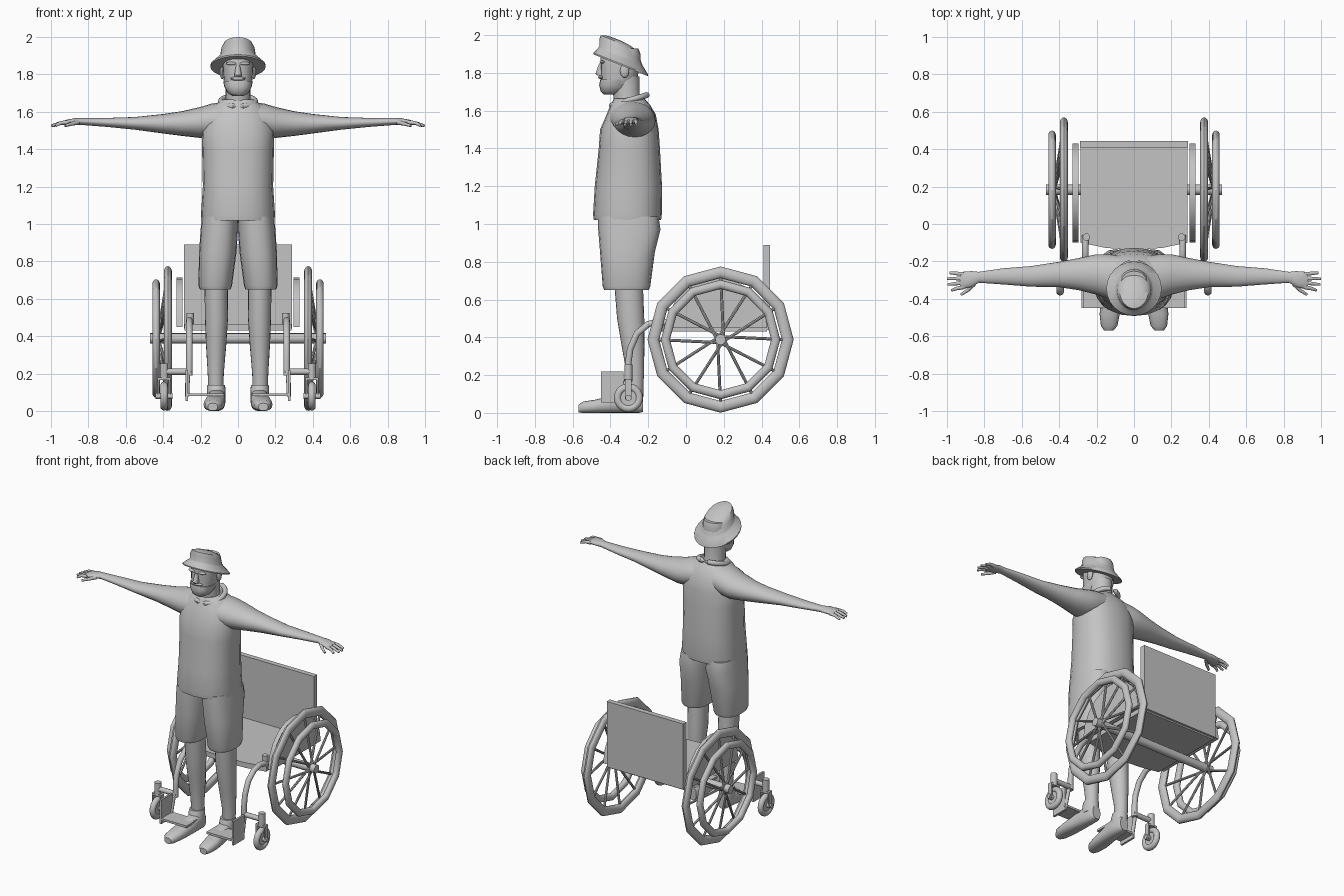
import bpy
import bmesh
import math
from mathutils import Vector

cube = bpy.data.objects.get("Cube")
if cube:
    bpy.data.objects.remove(cube, do_unlink=True)

grey = bpy.data.materials.new("plain_grey")
grey.use_nodes = True
grey.diffuse_color = (0.55, 0.55, 0.55, 1)
grey.node_tree.nodes["Principled BSDF"].inputs["Base Color"].default_value = grey.diffuse_color


def finish(name, bm, mirror=False, angle=40):
    """Turn a bmesh into a shaded object, optionally mirrored across x."""
    bmesh.ops.recalc_face_normals(bm, faces=bm.faces)
    mesh = bpy.data.meshes.new(name)
    bm.to_mesh(mesh)
    bm.free()
    mesh.materials.append(grey)
    mesh.shade_smooth()
    mesh.set_sharp_from_angle(angle=math.radians(angle))
    obj = bpy.data.objects.new(name, mesh)
    bpy.context.collection.objects.link(obj)
    if mirror:
        obj.modifiers.new("Mirror", "MIRROR").use_mirror_merge = False
    return obj


def skin(bm, rings, closed=False):
    """Bridge rings of points with quads, capping the ends unless closed."""
    rings = [[bm.verts.new(co) for co in ring] for ring in rings]
    pairs = list(zip(rings, rings[1:]))
    if closed:
        pairs.append((rings[-1], rings[0]))
    else:
        bm.faces.new(rings[0])
        bm.faces.new(rings[-1])
    for a, b in pairs:
        for i in range(len(a)):
            j = (i + 1) % len(a)
            bm.faces.new((a[i], a[j], b[j], b[i]))


def loft(name, axis, sections, mirror=False, power=2.0, tilt=0.0, sides=20):
    """Sections are (position, centre u, centre v, radius u, radius v)."""
    u_axis, v_axis = [k for k in range(3) if k != axis]
    rings = []
    for pos, cu, cv, ru, rv in sections:
        ring = []
        for i in range(sides):
            a = math.tau * i / sides
            c, s = math.cos(a), math.sin(a)
            du = ru * math.copysign(abs(c) ** (2 / power), c)
            dv = rv * math.copysign(abs(s) ** (2 / power), s)
            co = Vector()
            co[axis], co[u_axis], co[v_axis] = pos + tilt * dv, cu + du, cv + dv
            ring.append(co)
        rings.append(ring)
    bm = bmesh.new()
    skin(bm, rings)
    return finish(name, bm, mirror)


def sweep(bm, path, radius, end=None, wide=1.0, closed=False, sides=10):
    """Sweep a round section along a path, tapering towards the end radius."""
    path = [Vector(p) for p in path]
    count = len(path)
    first = (path[1] - path[0]).normalized()
    ref = Vector((0, 0, 1)) if abs(first.x) > 0.7 else Vector((1, 0, 0))
    rings = []
    for k, p in enumerate(path):
        before = path[k - 1] if k or closed else p
        after = path[(k + 1) % count] if closed else path[min(k + 1, count - 1)]
        t = (after - before).normalized()
        side = (ref - t * ref.dot(t)).normalized()
        up = t.cross(side)
        r = radius + ((end or radius) - radius) * k / (count - 1)
        angles = [math.tau * i / sides for i in range(sides)]
        rings.append([p + side * r * wide * math.cos(a) + up * r * math.sin(a) for a in angles])
    skin(bm, rings, closed)


def tubes(name, paths, radius, mirror=True, **options):
    bm = bmesh.new()
    for path in paths:
        sweep(bm, path, radius, **options)
    return finish(name, bm, mirror)


def circle(x, y, z, radius, count):
    """Points on a circle facing sideways."""
    angles = [math.tau * i / count for i in range(count)]
    return [(x, y + radius * math.sin(a), z + radius * math.cos(a)) for a in angles]


def rim(name, path, radius, wide=1.0):
    bm = bmesh.new()
    sweep(bm, path, radius, wide=wide, closed=True, sides=16)
    return finish(name, bm, True, 28)


def box(name, low, high, mirror=False):
    bm = bmesh.new()
    bmesh.ops.create_cube(bm, size=1)
    low, high = Vector(low), Vector(high)
    for v in bm.verts:
        v.co = (low + high) / 2 + v.co * (high - low)
    return finish(name, bm, mirror)


def ball(name, centre, radii, mirror=False):
    bm = bmesh.new()
    bmesh.ops.create_uvsphere(bm, u_segments=14, v_segments=8, radius=1)
    for v in bm.verts:
        v.co = Vector(centre) + v.co * Vector(radii)
    return finish(name, bm, mirror)


# Clothing
loft("shirt", 2, [
    (1.02, 0, -.31, .195, .178), (1.05, 0, -.31, .198, .182), (1.2, 0, -.305, .188, .178),
    (1.4, 0, -.3, .192, .162), (1.5, 0, -.3, .195, .155), (1.58, 0, -.29, .175, .13),
    (1.63, 0, -.295, .135, .105), (1.665, 0, -.3, .085, .08)], power=2.4)
tubes("collar", [[(.092 * math.cos(a), -.3 + .095 * math.sin(a), 1.655 + .028 * math.sin(a))
                  for a in [math.tau * i / 24 for i in range(24)]]],
      .016, mirror=False, closed=True)
loft("shorts", 2, [
    (.65, .122, -.315, .082, .118), (.67, .122, -.315, .09, .126), (.85, .108, -.31, .1, .145),
    (.97, .1, -.3, .1, .165), (1.04, .096, -.305, .096, .16)], True, 2.4)

# Arms and hands
loft("arms", 0, [
    (.06, -.29, 1.565, .12, .09), (.14, -.28, 1.552, .118, .092), (.2, -.27, 1.543, .108, .083),
    (.3, -.268, 1.537, .085, .066), (.4, -.27, 1.536, .068, .052), (.55, -.28, 1.538, .055, .034),
    (.7, -.28, 1.543, .043, .024), (.83, -.285, 1.548, .029, .019), (.87, -.295, 1.548, .043, .018),
    (.92, -.302, 1.543, .046, .014), (.93, -.302, 1.542, .042, .01)], True)
fingers = []
for i, tip in enumerate((.975, .995, .998, .985)):
    spread = i - 1.5
    fingers.append([(.91, -.302 + .023 * spread, 1.543), (.95, -.305 + .027 * spread, 1.54),
                    (tip, -.308 + .031 * spread, 1.525)])
fingers.append([(.855, -.32, 1.543), (.89, -.355, 1.535), (.925, -.378, 1.525)])
tubes("fingers", fingers, .0125, end=.007)

# Legs and shoes
loft("legs", 2, [
    (.06, .118, -.268, .04, .04), (.2, .119, -.268, .043, .045), (.35, .117, -.28, .054, .06),
    (.5, .115, -.293, .062, .072), (.7, .117, -.305, .062, .076)], True)
loft("shoes", 1, [
    (-.57, .135, .022, .025, .02), (-.545, .133, .03, .044, .03), (-.48, .13, .035, .054, .035),
    (-.4, .122, .045, .053, .045), (-.32, .115, .058, .048, .058), (-.25, .112, .058, .043, .058),
    (-.228, .112, .05, .03, .045)], True, 2.5)
loft("shoe_cuffs", 2, [
    (.06, .115, -.29, .047, .062), (.12, .117, -.278, .05, .054), (.14, .117, -.275, .047, .05)], True)

# Head
loft("neck", 2, [(1.6, 0, -.3, .075, .08), (1.68, 0, -.315, .066, .07), (1.78, 0, -.32, .068, .075)])
loft("head", 2, [
    (1.7, 0, -.385, .045, .05), (1.72, 0, -.375, .066, .072), (1.77, 0, -.355, .077, .096),
    (1.83, 0, -.347, .081, .104), (1.9, 0, -.347, .083, .106), (1.93, 0, -.347, .075, .095)], power=2.3)
loft("beard", 2, [
    (1.685, 0, -.4, .03, .035), (1.7, 0, -.395, .055, .056), (1.735, 0, -.385, .074, .075),
    (1.765, 0, -.375, .079, .079)], power=2.4)
loft("nose", 2, [
    (1.785, 0, -.452, .019, .018), (1.797, 0, -.457, .02, .022), (1.85, 0, -.447, .01, .013)])
ball("moustache", (0, -.447, 1.777), (.042, .018, .011))
ball("ears", (.085, -.325, 1.81), (.012, .024, .036), True)
ball("brows", (.035, -.443, 1.858), (.03, .014, .009), True)

# Hat
loft("hat", 2, [
    (1.84, 0, -.345, .148, .145), (1.848, 0, -.345, .148, .145), (1.885, 0, -.347, .104, .118),
    (1.895, 0, -.347, .096, .112), (1.935, 0, -.353, .09, .106), (1.962, 0, -.36, .076, .092),
    (1.975, 0, -.365, .045, .06), (1.979, 0, -.365, .015, .02)], tilt=-.4, sides=24)

# Chair seat, backrest and side guards
bm = bmesh.new()
outline = [(-.285, .43), (.285, .43), (.285, -.1), (.15, -.128), (0, -.138), (-.15, -.128), (-.285, -.1)]
skin(bm, [[(x, y, z) for x, y in outline] for z in (.43, .465)])
finish("seat", bm, angle=20)
box("backrest", (-.29, .41, .44), (.29, .445, .89))
bm = bmesh.new()
arc = [(.165 + .265 * math.cos(a), .45 + .265 * math.sin(a)) for a in [math.pi * i / 10 for i in range(11)]]
skin(bm, [[(x, y, z) for y, z in arc] for x in (.298, .328)])
finish("side_guards", bm, True, 25)

# Large wheels
axle_y, axle_z = .183, .388
rim("tyres", circle(.375, axle_y, axle_z, .356, 12), .031, .7)
rim("hand_rims", circle(.438, axle_y, axle_z, .292, 12), .024, .85)
tubes("axle", [[(-.47, axle_y, axle_z), (.47, axle_y, axle_z)]], .028, mirror=False, sides=14)
hub = circle(.43, axle_y, axle_z, .018, 12)
ends = circle(.375, axle_y, axle_z, .34, 12)
tubes("spokes", [(hub[(i + 2 * (-1) ** i) % 12], ends[i]) for i in range(12)], .008, sides=8)

# Front frame and casters
tubes("front_frame", [[(.26, -.06, .47), (.26, -.14, .485), (.26, -.2, .47), (.26, -.26, .42),
                       (.26, -.295, .34), (.26, -.305, .27), (.26, -.305, .19)]], .018)
tubes("frame_knobs", [[(.255, -.07, .44), (.255, -.07, .525)]], .02)
tubes("caster_arms", [[(.25, -.305, .21), (.4, -.305, .21)]], .017)
tubes("caster_stems", [[(.395, -.305, .165), (.395, -.305, .255)]], .022)
rim("caster_tyres", circle(.395, -.305, .08, .057, 20), .02)
tubes("caster_hubs", [[(.383, -.305, .08), (.407, -.305, .08)]], .043, sides=18)
tubes("caster_axles", [[(.35, -.305, .08), (.44, -.305, .08)]], .016)
for name, x in (("inner_forks", .36), ("outer_forks", .422)):
    box(name, (x, -.322, .07), (x + .008, -.288, .178), True)
box("fork_bridges", (.36, -.322, .165), (.43, -.288, .178), True)

# Footrests
box("footplates", (.075, -.45, .08), (.28, -.33, .094), True)
box("footrest_sides", (.268, -.45, .055), (.282, -.33, .22), True)
tubes("footrest_posts", [[(.268, -.305, .22), (.272, -.34, .08)]], .012)
